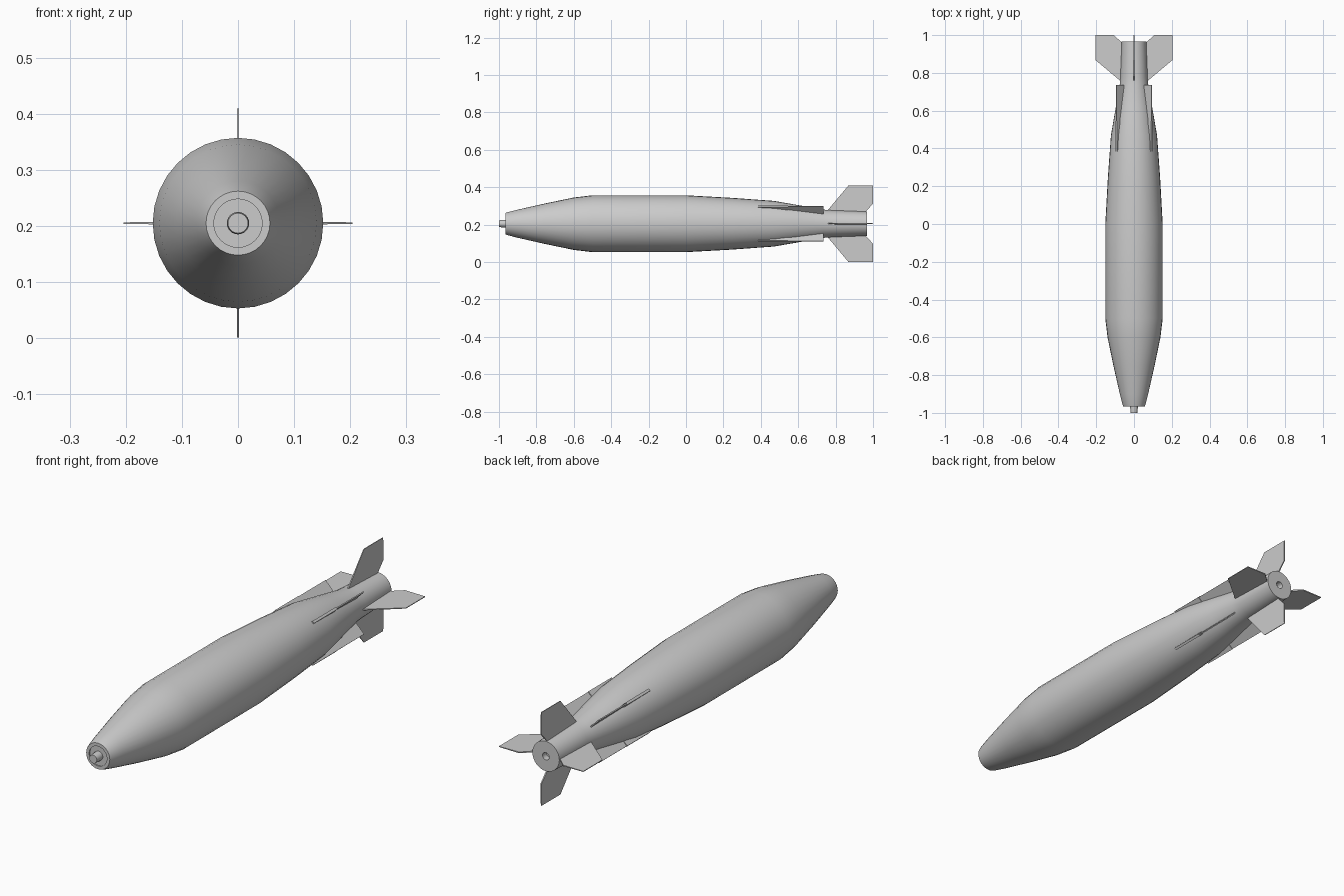
import bpy, bmesh, math
from mathutils import Vector, Matrix

if "Cube" in bpy.data.objects:
    bpy.data.objects.remove(bpy.data.objects["Cube"])

AXIS_Z = 0.205
grey = bpy.data.materials.new("light_grey")
grey.diffuse_color = (0.6, 0.6, 0.6, 1)
grey.use_nodes = True
grey.node_tree.nodes["Principled BSDF"].inputs["Base Color"].default_value = grey.diffuse_color


def finish(bm, name, smooth):
    bmesh.ops.recalc_face_normals(bm, faces=bm.faces)
    me = bpy.data.meshes.new(name)
    bm.to_mesh(me)
    bm.free()
    ob = bpy.data.objects.new(name, me)
    ob.location.z = AXIS_Z
    bpy.context.collection.objects.link(ob)
    me.materials.append(grey)
    if smooth:
        bpy.ops.object.select_all(action='DESELECT')
        ob.select_set(True)
        bpy.context.view_layer.objects.active = ob
        bpy.ops.object.shade_smooth_by_angle(angle=math.radians(30))
    return ob


def lathe(name, profile, sides=32):
    """Revolve (y, radius) points about the y axis."""
    bm = bmesh.new()
    vs = [bm.verts.new((r, y, 0)) for y, r in profile]
    es = [bm.edges.new(p) for p in zip(vs, vs[1:])]
    bmesh.ops.spin(bm, geom=vs + es, cent=(0, 0, 0), axis=(0, 1, 0),
                   angle=2 * math.pi, steps=sides, use_merge=True)
    bmesh.ops.remove_doubles(bm, verts=bm.verts, dist=1e-5)
    return finish(bm, name, True)


def plate(name, outline, root_t, tip_t, degrees):
    """Thin radial plate from (y, radius) points, tapering from root to tip."""
    bm = bmesh.new()
    r0 = min(r for _, r in outline)
    r1 = max(r for _, r in outline)
    rows = []
    for side in (-0.5, 0.5):
        rows.append([bm.verts.new((side * (root_t + (tip_t - root_t) * (r - r0) / (r1 - r0)), y, r))
                     for y, r in outline])
        bm.faces.new(rows[-1])
    n = len(outline)
    for i in range(n):
        j = (i + 1) % n
        bm.faces.new((rows[0][i], rows[0][j], rows[1][j], rows[1][i]))
    bm.transform(Matrix.Rotation(math.radians(degrees), 4, 'Y'))
    return finish(bm, name, False)


# Body with stepped nose face and a small socket in the tail
lathe("body", [
    (-0.961, 0), (-0.961, 0.043), (-0.966, 0.043), (-0.966, 0.057),
    (-0.955, 0.061), (-0.90, 0.075), (-0.75, 0.109), (-0.60, 0.140), (-0.50, 0.152),
    (0.0, 0.152), (0.25, 0.138), (0.47, 0.122), (0.62, 0.096), (0.74, 0.075),
    (0.78, 0.072), (0.967, 0.065), (0.967, 0.016), (0.94, 0.016), (0.94, 0)])

# Nose plug
lathe("nose_plug", [(-0.955, 0), (-0.955, 0.020), (-0.975, 0.020),
                    (-1.0, 0.018), (-1.0, 0)], 24)

# Four tail fins
FIN = [(0.75, 0.06), (0.76, 0.075), (0.868, 0.204), (1.0, 0.204),
       (1.0, 0.107), (0.962, 0.066), (0.962, 0.055)]
for k in range(4):
    plate(f"tail_fin_{k + 1}", FIN, 0.006, 0.003, 90 * k)

# Four diagonal strakes: thick leading bar and thin trailing blade
BAR = [(0.385, 0.115), (0.385, 0.133), (0.545, 0.133), (0.545, 0.095)]
BLADE = [(0.54, 0.09), (0.54, 0.132), (0.735, 0.132), (0.735, 0.065)]
for k in range(4):
    plate(f"strake_bar_{k + 1}", BAR, 0.011, 0.011, 45 + 90 * k)
    plate(f"strake_blade_{k + 1}", BLADE, 0.005, 0.005, 45 + 90 * k)
